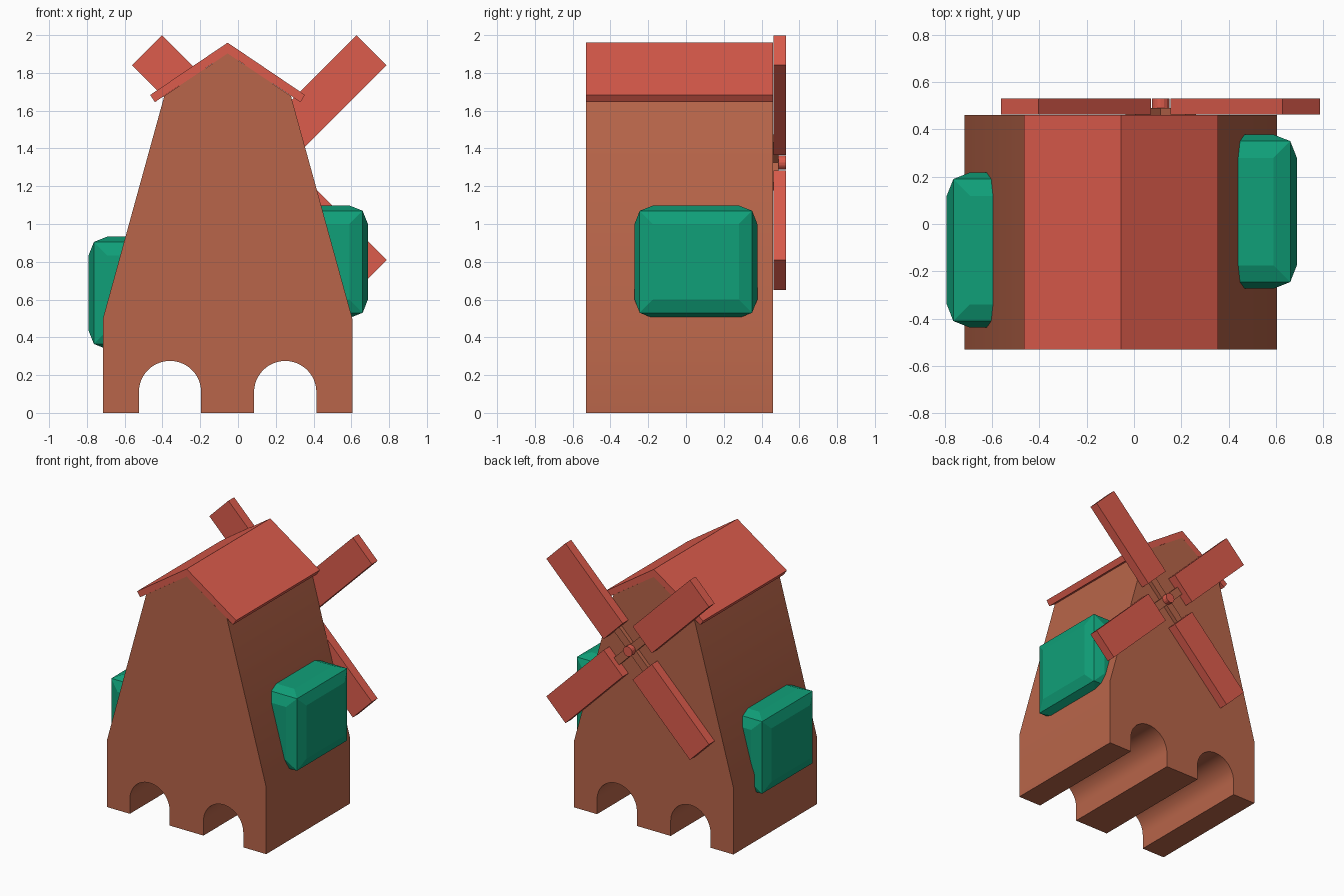
import bpy, bmesh
from math import pi, cos, sin, radians
from mathutils import Matrix, Vector

if "Cube" in bpy.data.objects:
    bpy.data.objects.remove(bpy.data.objects["Cube"])

MID = -0.055                        # tower centre line in x
HUB = Vector((0.1125, 0, 1.325))    # sail centre


def material(name, rgb):
    m = bpy.data.materials.new(name)
    m.diffuse_color = (*rgb, 1)
    m.use_nodes = True
    m.node_tree.nodes["Principled BSDF"].inputs["Base Color"].default_value = m.diffuse_color
    return m


BROWN = material("clay_brown", (0.48, 0.13, 0.067))
RED = material("warm_red", (0.72, 0.107, 0.073))
GREEN = material("green", (0.005, 0.35, 0.19))


def finish(name, bm, mat):
    bmesh.ops.recalc_face_normals(bm, faces=bm.faces[:])
    me = bpy.data.meshes.new(name)
    bm.to_mesh(me)
    bm.free()
    me.materials.append(mat)
    ob = bpy.data.objects.new(name, me)
    bpy.context.collection.objects.link(ob)
    return ob


def extrude_profile(name, pts, y0, y1, mat):
    """Extrude an x-z outline along y."""
    bm = bmesh.new()
    face = bm.faces.new([bm.verts.new((x, y0, z)) for x, z in pts])
    ext = bmesh.ops.extrude_face_region(bm, geom=[face])["geom"]
    bmesh.ops.translate(bm, vec=(0, y1 - y0, 0),
                        verts=[v for v in ext if isinstance(v, bmesh.types.BMVert)])
    return finish(name, bm, mat)


def mirrored(right):
    """Complete a symmetric outline from its right half (bottom to apex)."""
    return right + [(2 * MID - x, z) for x, z in reversed(right) if x != MID]


def box_bm(lo, hi):
    bm = bmesh.new()
    lo, hi = Vector(lo), Vector(hi)
    bmesh.ops.create_cube(bm, size=1, matrix=Matrix.Translation((lo + hi) / 2)
                          @ Matrix.Diagonal((*(hi - lo), 1)))
    return bm


# Tower with two arched tunnels through the base
outline = mirrored([(0.605, 0), (0.605, 0.5), (0.28, 1.678), (MID, 1.903)])
for cx in (-0.36, 0.25):
    r, spring = 0.165, 0.11
    outline.append((cx - r, 0))
    outline += [(cx + r * cos(pi - pi * i / 24), spring + r * sin(pi * i / 24))
                for i in range(25)]
    outline.append((cx + r, 0))
tower = extrude_profile("tower", outline, -0.53, 0.46, BROWN)
tower.select_set(True)
bpy.context.view_layer.objects.active = tower
bpy.ops.object.shade_smooth_by_angle(angle=radians(20))

# Folded slab roof
roof = mirrored([(0.33, 1.645), (0.355, 1.683), (MID, 1.96)])
roof.append((-0.44, 1.645))
roof = [(MID, 1.903), (0.33, 1.645), (0.355, 1.683), (MID, 1.96),
        (2 * MID - 0.355, 1.683), (2 * MID - 0.33, 1.645)]
extrude_profile("roof", roof, -0.53, 0.46, RED)

# Padded side bays
for name, lo, hi in (("bay_right", (0.16, -0.245, 0.53), (0.66, 0.35, 1.07)),
                     ("bay_left", (-0.763, -0.41, 0.365), (-0.263, 0.19, 0.905))):
    bm = box_bm(lo, hi)
    bmesh.ops.inset_individual(bm, faces=bm.faces[:], thickness=0.1, depth=0.028)
    finish(name, bm, GREEN)

# Four sails on the back, each on a short arm
for i in range(4):
    turn = Matrix.Translation(HUB) @ Matrix.Rotation(pi / 4 + i * pi / 2, 4, 'Y')
    for name, lo, hi, mat in (
            ("sail", (0.17, 0.462, -0.112), (0.841, 0.53, 0.112), RED),
            ("sail_arm", (0, 0.455, -0.03), (0.18, 0.49, 0.03), BROWN)):
        bm = box_bm(lo, hi)
        bm.transform(turn)
        finish(f"{name}_{i + 1}", bm, mat)

# Hub pin
bm = bmesh.new()
bmesh.ops.create_cone(bm, cap_ends=True, segments=16, radius1=0.037, radius2=0.037,
                      depth=0.07, matrix=Matrix.Translation(HUB + Vector((0, 0.495, 0)))
                      @ Matrix.Rotation(pi / 2, 4, 'X'))
finish("hub_pin", bm, RED)
